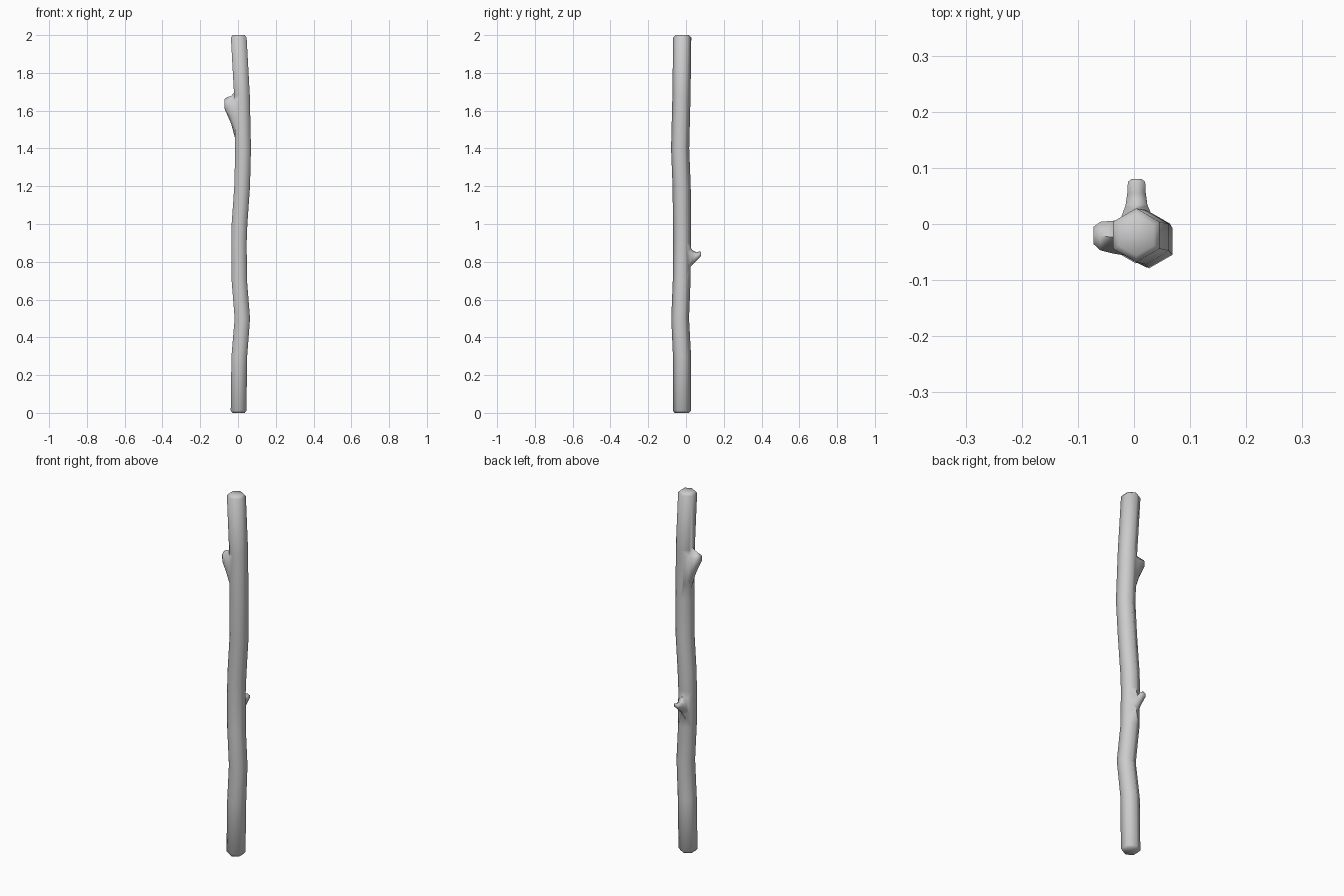
import bpy, bmesh
from math import cos, sin, tau, radians
from mathutils import Vector

if "Cube" in bpy.data.objects:
    bpy.data.objects.remove(bpy.data.objects["Cube"])


def loft(bm, rings):
    """Skin a list of six-point rings and cap both ends."""
    loops = [[bm.verts.new(p) for p in ring] for ring in rings]
    for a, b in zip(loops, loops[1:]):
        n = len(a)
        for i in range(n):
            bm.faces.new((a[i], a[(i + 1) % n], b[(i + 1) % n], b[i]))
    bm.faces.new(loops[0][::-1])
    bm.faces.new(loops[-1])


def ring(centre, u, v, sides=6, phase=0.25):
    c, u, v = Vector(centre), Vector(u), Vector(v)
    angles = [tau * (i / sides + phase) for i in range(sides)]
    return [c + u * cos(a) + v * sin(a) for a in angles]


def finish(bm, name):
    bmesh.ops.recalc_face_normals(bm, faces=bm.faces[:])
    mesh = bpy.data.meshes.new(name)
    bm.to_mesh(mesh)
    bm.free()
    obj = bpy.data.objects.new(name, mesh)
    bpy.context.collection.objects.link(obj)
    return obj


# Main stick: z, centre x, centre y, radius
path = [(0, .003, -.022, .038), (.012, .003, -.022, .048),
        (.3, .007, -.021, .048), (.5, .023, -.031, .047),
        (.7, .007, -.023, .047), (.9, .005, -.021, .047),
        (1.0, .008, -.021, .048), (1.2, .022, -.023, .048),
        (1.4, .027, -.031, .048), (1.68, .021, -.024, .048),
        (1.988, .004, -.020, .048), (2.0, .004, -.020, .036)]
bm = bmesh.new()
loft(bm, [ring((x, y, z), (r, 0, 0), (0, r, 0)) for z, x, y, r in path])
stick = finish(bm, "stick")

# Upper twig stub on the left: x, y range, z range
upper = [(.01, -.055, .012, 1.40, 1.72), (-.017, -.056, .010, 1.46, 1.70),
         (-.036, -.053, .006, 1.53, 1.678), (-.060, -.047, .004, 1.585, 1.670),
         (-.072, -.036, -.005, 1.612, 1.660)]
bm = bmesh.new()
loft(bm, [ring((x, (y0 + y1) / 2, (z0 + z1) / 2),
               (0, (y1 - y0) / 1.74, 0), (0, 0, (z1 - z0) / 2))
          for x, y0, y1, z0, z1 in upper])
upper_stub = finish(bm, "upper_twig_stub")

# Lower twig stub on the back: y, x range, z range
lower = [(0, -.028, .036, .73, .91), (.020, -.020, .030, .768, .880),
         (.034, -.015, .024, .785, .862), (.055, -.012, .021, .805, .850),
         (.075, -.011, .020, .825, .855), (.080, -.005, .014, .832, .850)]
bm = bmesh.new()
loft(bm, [ring(((x0 + x1) / 2, y, (z0 + z1) / 2),
               ((x1 - x0) / 1.74, 0, 0), (0, 0, (z1 - z0) / 2))
          for y, x0, x1, z0, z1 in lower])
lower_stub = finish(bm, "lower_twig_stub")

# Fuse the stubs into the stick
for stub in (upper_stub, lower_stub):
    mod = stick.modifiers.new("fuse", 'BOOLEAN')
    mod.operation, mod.solver, mod.object = 'UNION', 'EXACT', stub
    bpy.context.view_layer.objects.active = stick
    bpy.ops.object.modifier_apply(modifier=mod.name)
    bpy.data.objects.remove(stub)

# Smooth bark
stick.select_set(True)
bpy.context.view_layer.objects.active = stick
bpy.ops.object.shade_smooth_by_angle(angle=radians(75))
